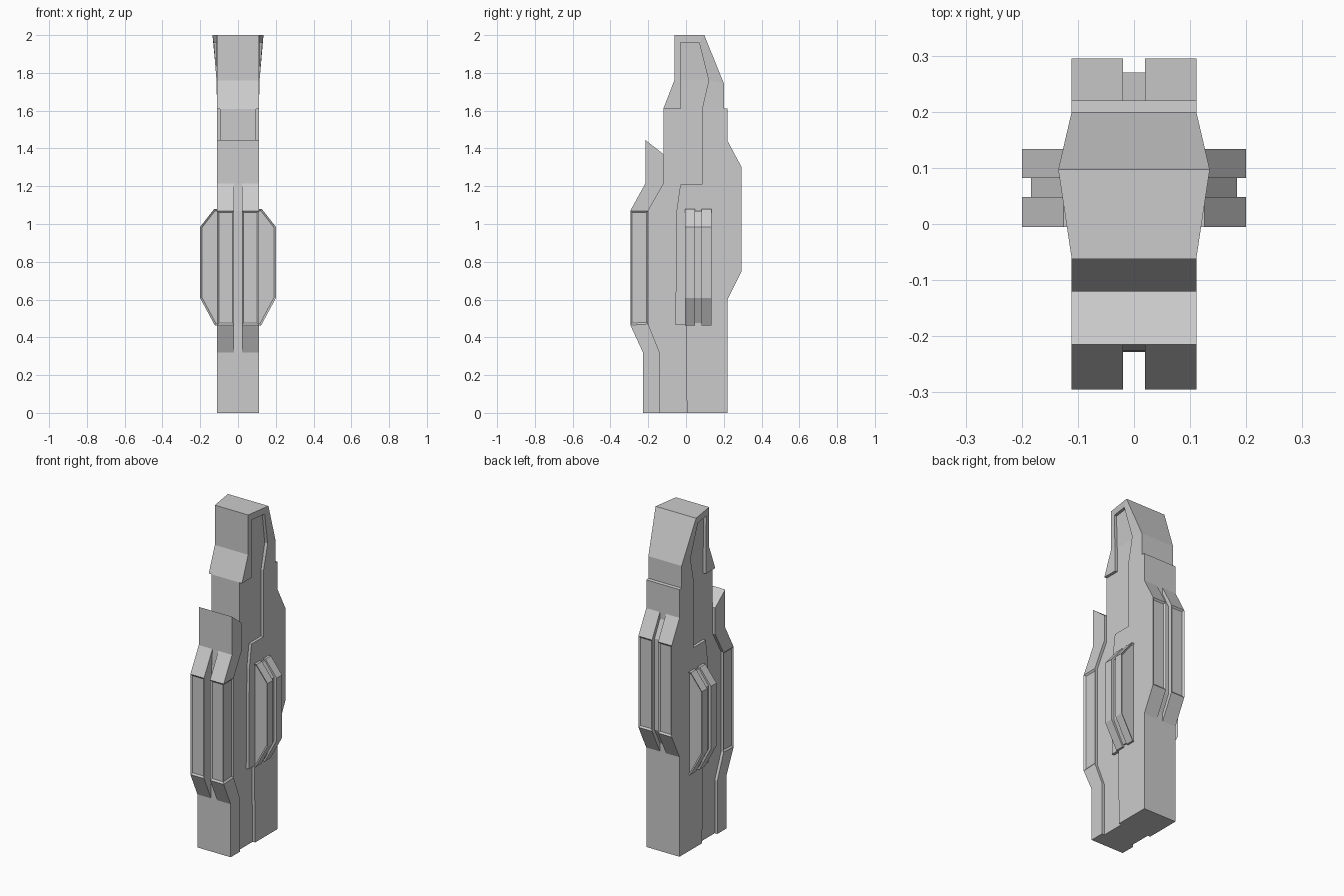
import bpy, bmesh

W = 0.111      # half width of the outer casing
CORE = 0.094   # half width of the recessed core


def band(name, rows, a, b, along="X", mirror=False, flat=False, panels=None):
    """Solid between an outer and an inner path, extruded from a to b.
    rows: (outer, outer z, inner, inner z[, outer flare, inner flare])"""
    bm = bmesh.new()

    def vert(u, z, w):
        return bm.verts.new((w, u, z) if along == "X" else (u, w, z))

    rings = []
    for r in rows:
        fo, fi = r[4:6] if len(r) > 4 else (0, 0)
        s = -1 if a < 0 else 0          # flare both sides of centred parts
        rings.append([vert(r[0], r[1], a + s * fo), vert(r[0], r[1], b + fo),
                      vert(r[2], r[3], b + fi), vert(r[2], r[3], a + s * fi)])
    for p, q in zip(rings, rings[1:]):
        for i in range(4):
            j = (i + 1) % 4
            bm.faces.new((p[i], p[j], q[j], q[i]))
    bm.faces.new(rings[0])
    bm.faces.new(rings[-1])
    bmesh.ops.remove_doubles(bm, verts=bm.verts, dist=1e-5)
    bmesh.ops.recalc_face_normals(bm, faces=bm.faces)
    if flat:
        bmesh.ops.dissolve_limit(bm, angle_limit=0.005, verts=bm.verts, edges=bm.edges)
    if panels:
        bm.normal_update()
        chosen = [f for f in bm.faces if panels(f.calc_center_median(), f.normal)]
        bmesh.ops.inset_individual(bm, faces=chosen, thickness=0.01, depth=-0.008,
                                   use_even_offset=True)
    me = bpy.data.meshes.new(name)
    bm.to_mesh(me)
    bm.free()
    ob = bpy.data.objects.new(name, me)
    bpy.context.collection.objects.link(ob)
    if mirror:
        ob.modifiers.new("Mirror", "MIRROR").use_axis[0] = True
    return ob


# Recessed core, seen in the channel between the casing parts
band("core", [
    (-0.18, 0, 0.1, 0), (-0.18, 0.32, 0.1, 0.32), (-0.215, 0.47, 0.1, 0.47),
    (-0.215, 1.07, 0.15, 1.07), (-0.16, 1.21, 0.15, 1.21),
    (-0.13, 1.35, 0.15, 1.35), (-0.12, 1.37, 0.15, 1.37),
    (-0.12, 1.61, 0.15, 1.61), (-0.05, 1.76, 0.15, 1.76),
    (-0.05, 1.98, 0.085, 1.98, 0.002, 0.02)], -CORE, CORE)

# Rear casing that hooks over the top as the head
band("rear_casing", [
    (-0.12, 1.61, -0.03, 1.61), (-0.062, 1.76, -0.03, 1.76),
    (-0.062, 2.0, -0.03, 1.96, 0, 0.004), (0.097, 2.0, 0.07, 1.96, 0.024, 0.018),
    (0.2, 1.745, 0.12, 1.76, 0, 0.003), (0.2, 1.612, 0.085, 1.61),
    (0.22, 1.61, 0.085, 1.6), (0.22, 1.44, 0.085, 1.44),
    (0.22, 1.3, 0.085, 1.21), (0.22, 1.2, -0.03, 1.21),
    (0.22, 1.07, -0.05, 1.07), (0.22, 0.47, -0.056, 0.465),
    (0.22, 0.46, 0, 0.465), (0.22, 0.32, 0, 0.32), (0.22, 0, 0.005, 0)], -W, W)

# Raised rear blocks with inset panels and a slot between them
band("rear_block", [
    (0.22, 1.44, 0.2, 1.44), (0.295, 1.3, 0.2, 1.3),
    (0.295, 0.75, 0.2, 0.75), (0.22, 0.6, 0.2, 0.6)], 0.02, W, mirror=True,
    panels=lambda c, n: n.y > 0.99)
band("rear_slot_floor", [
    (0.22, 1.4, 0.2, 1.4), (0.27, 1.3, 0.2, 1.3),
    (0.27, 0.75, 0.2, 0.75), (0.22, 0.65, 0.2, 0.65)], -0.021, 0.021)

# Front plate: two side halves with panels, and a slot floor in the middle
inner = [(-0.14, 0), (-0.14, 0.32), (-0.2, 0.47), (-0.2, 1.07), (-0.12, 1.21), (-0.12, 1.37)]
outer = [(-0.228, 0), (-0.228, 0.32), (-0.295, 0.465), (-0.295, 1.07), (-0.215, 1.215), (-0.215, 1.445)]
floor = [(-0.228, 0), (-0.228, 0.32), (-0.225, 0.465), (-0.225, 1.07), (-0.215, 1.215), (-0.215, 1.445)]
band("front_plate", [o + i for o, i in zip(outer, inner)], 0.02, W, mirror=True,
     panels=lambda c, n: 0.6 < c.z < 0.9 and (n.y < -0.99 or n.x > 0.99))
band("front_slot_floor", [o + i for o, i in zip(floor, inner)], -0.02, 0.02)

# Side pods: two ribs with a shallow slot between
pod = [(0.126, 1.08), (0.2, 0.985), (0.2, 0.607), (0.122, 0.462)]
for name, y0, y1, end in (("pod_front_rib", -0.005, 0.048, -1), ("pod_rear_rib", 0.082, 0.134, 1)):
    band(name, [(x, z, 0.09, z) for x, z in pod], y0, y1, "Y", True, True,
         lambda c, n, end=end: n.y * end > 0.99)
slot = [(0.122, 1.07), (0.184, 0.985), (0.184, 0.607), (0.118, 0.475)]
band("pod_slot_floor", [(x, z, 0.09, z) for x, z in slot], 0.047, 0.083, "Y", True)
